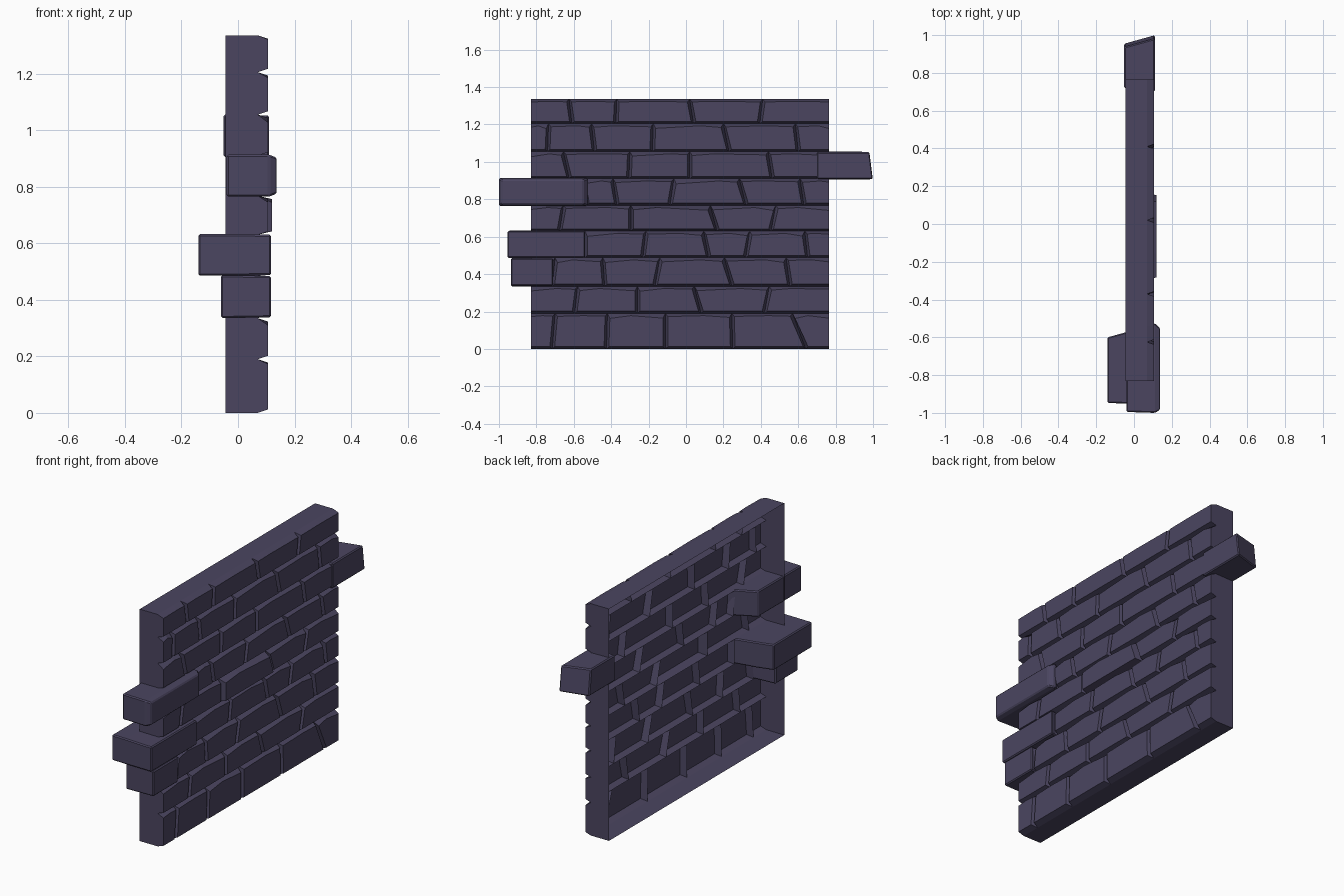
import bpy, bmesh, random
from mathutils import Vector

if "Cube" in bpy.data.objects:
    bpy.data.objects.remove(bpy.data.objects["Cube"])
random.seed(4)

slate = bpy.data.materials.new("dark_slate_purple")
slate.diffuse_color = (0.070, 0.060, 0.118, 1)
slate.use_nodes = True
slate.node_tree.nodes["Principled BSDF"].inputs["Base Color"].default_value = slate.diffuse_color

Y0, Y1, H = -0.83, 0.765, 1.335          # wall ends and height
BACK, GROOVE, FACE = -0.045, 0.07, 0.106  # depths: open back, mortar, brick face


def finish(bm, name):
    me = bpy.data.meshes.new(name)
    bm.to_mesh(me)
    bm.free()
    me.materials.append(slate)
    ob = bpy.data.objects.new(name, me)
    bpy.context.collection.objects.link(ob)
    return ob


def face(bm, pts, out):
    """Add a face whose normal points towards out."""
    f = bm.faces.new([bm.verts.new(p) for p in pts])
    f.normal_update()
    if f.normal.dot(Vector(out)) < 0:
        f.normal_flip()


# Course heights, and the joints of each course as (y at top, y at bottom)
levels = [0, 0.19, 0.335, 0.488, 0.63, 0.768, 0.91, 1.055, 1.205, H]
courses = [
    [(-.70, -.715), (-.42, -.425), (-.11, -.11), (.245, .25), (.57, .64)],
    [(-.58, -.595), (-.26, -.26), (.045, .08), (.445, .42)],
    [(-.70, -.715), (-.445, -.435), (-.14, -.165), (.205, .245), (.535, .555)],
    [(-.54, -.54), (-.215, -.23), (.095, .12), (.34, .32), (.635, .65)],
    [(-.655, -.675), (-.295, -.295), (.13, .165), (.48, .455)],
    [(-.55, -.53), (-.39, -.37), (-.065, -.085), (.285, .32), (.61, .63)],
    [(-.655, -.625), (-.30, -.305), (.02, .02), (.44, .46)],
    [(-.735, -.74), (-.505, -.49), (-.175, -.18), (.20, .23), (.585, .60)],
    [(-.625, -.61), (-.37, -.375), (.02, .04), (.41, .395)],
]
proud = {(4, 2): 0.12}                    # brick standing out from the face

bm = bmesh.new()
for r, joints in enumerate(courses):
    zb, zt = levels[r], levels[r + 1]
    edges = [(Y0, Y0)] + joints + [(Y1, Y1)]
    top_row = r == len(courses) - 1
    for i in range(len(edges) - 1):
        (lt, lb), (rt, rb) = edges[i], edges[i + 1]
        first, last = i == 0, i == len(edges) - 2
        x = proud.get((r, i), FACE)
        li, ri = 0 if first else 0.013, 0 if last else 0.013
        dl, dr = (0, 0) if top_row else (random.uniform(0, .014), random.uniform(0, .014))
        k = random.uniform(0.3, 0.7)
        # mortar outline and raised, slightly peaked brick face
        outer = [(GROOVE, lb, zb), (GROOVE, rb, zb), (GROOVE, rt, zt),
                 (GROOVE, rt + (lt - rt) * k, zt), (GROOVE, lt, zt)]
        a, b = lt + li, rt - ri
        inner = [(x, lb + li, zb + .012), (x, rb - ri, zb + .012),
                 (x, b, zt - .014 - dr), (x, b + (a - b) * k, zt - .012),
                 (x, a, zt - .014 - dl)]
        face(bm, inner, (1, 0, 0))
        outs = [(0, -1, -9), (0, 1, 0), (0, 0, 1), (0, 0, 1), (0, -1, 0)]
        for j in range(5):
            n = (j + 1) % 5
            face(bm, [outer[j], outer[n], inner[n], inner[j]], outs[j])
# end, top and bottom walls; the back stays open
for y, s in ((Y0, -1), (Y1, 1)):
    face(bm, [(BACK, y, 0), (GROOVE, y, 0), (GROOVE, y, H), (BACK, y, H)], (0, s, 0))
for z, s in ((0, -1), (H, 1)):
    face(bm, [(BACK, Y0, z), (GROOVE, Y0, z), (GROOVE, Y1, z), (BACK, Y1, z)], (0, 0, s))
bmesh.ops.remove_doubles(bm, verts=bm.verts, dist=0.0001)
finish(bm, "brick_wall")


def loose_brick(name, z0, z1, sections, lean=0):
    """Closed brick lofted through (x, y start, y end, inset); lean shifts its top in y."""
    bm = bmesh.new()
    rings = [[bm.verts.new(p) for p in ((x, a, z0 + c), (x, b, z0 + c),
                                        (x, b - lean, z1 - c), (x, a, z1 - c))]
             for x, a, b, c in sections]
    for p, q in zip(rings, rings[1:]):
        for j in range(4):
            bm.faces.new((p[j], p[j - 1], q[j - 1], q[j]))
    bm.faces.new(rings[0])
    bm.faces.new(rings[-1])
    bmesh.ops.recalc_face_normals(bm, faces=bm.faces)
    m = finish(bm, name).modifiers.new("worn_edges", "BEVEL")
    m.width, m.segments = 0.006, 1


# bricks sticking out past the broken wall ends
loose_brick("jutting_brick_right", .905, 1.055,
            [(-.052, .72, .955, 0), (.11, .70, 1.0, .003)], lean=.018)
loose_brick("jutting_brick_upper", .765, .913,
            [(-.04, -.995, -.60, 0), (.11, -1.0, -.525, 0), (.137, -.985, -.55, .01)])
loose_brick("jutting_brick_middle", .485, .632,
            [(-.14, -.948, -.60, 0), (-.05, -.95, -.575, 0), (.117, -.955, -.54, .002)])
loose_brick("jutting_brick_lower", .335, .487,
            [(-.06, -.935, -.73, 0), (.117, -.935, -.71, .003)])
